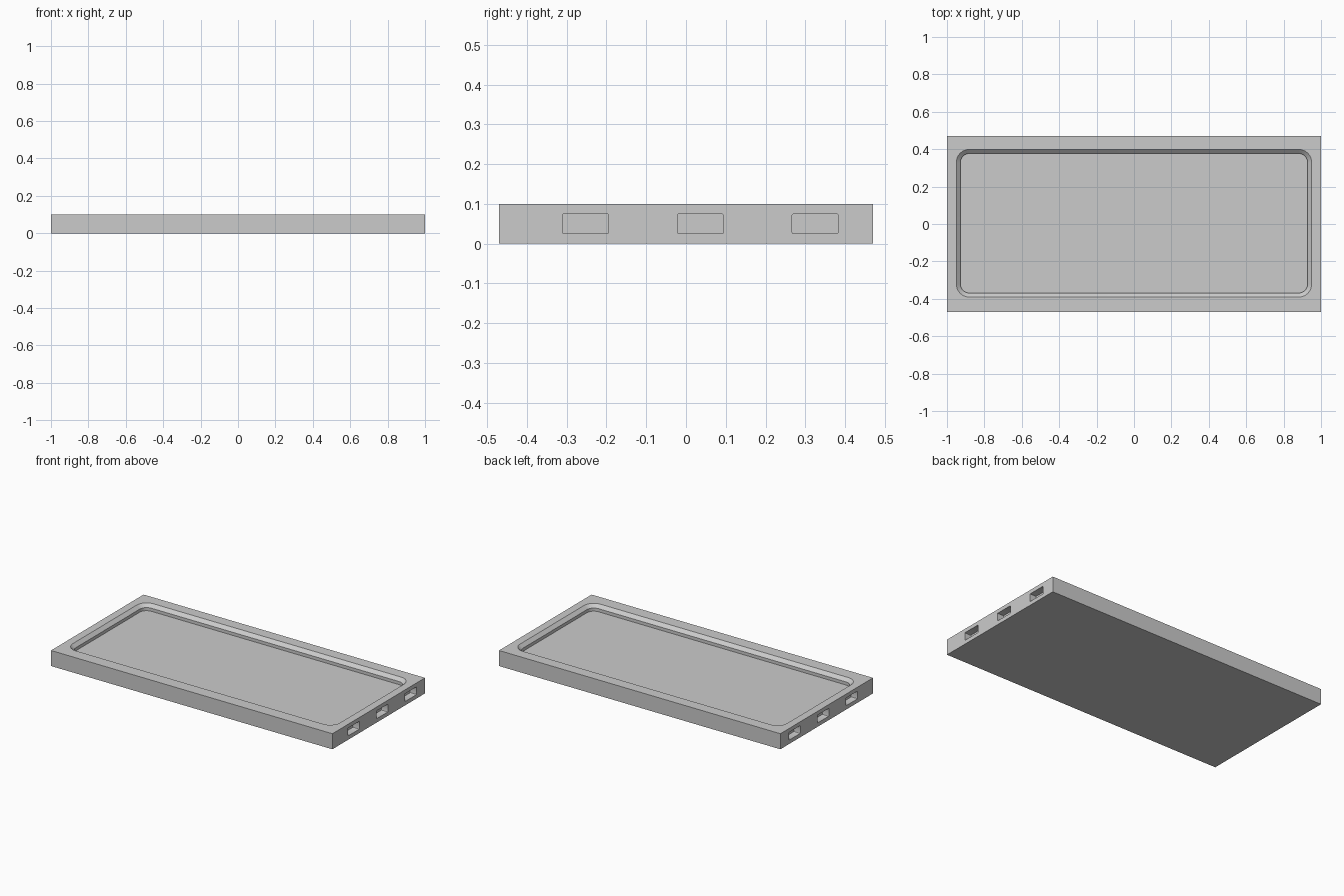
import bpy, bmesh, math
from mathutils import Vector

cube = bpy.data.objects.get("Cube")
if cube:
    bpy.data.objects.remove(cube, do_unlink=True)

grey = bpy.data.materials.new("plain grey")
grey.use_nodes = True
COLOUR = (0.6, 0.6, 0.6, 1)
grey.diffuse_color = COLOUR
grey.node_tree.nodes["Principled BSDF"].inputs["Base Color"].default_value = COLOUR


def rounded_loop(w, h, r, steps):
    """Outline of a rounded rectangle with half sizes w and h."""
    pts = []
    for q, (sx, sy) in enumerate([(1, 1), (-1, 1), (-1, -1), (1, -1)]):
        for i in range(steps + 1):
            a = math.pi / 2 * (q + i / steps)
            pts.append((sx * (w - r) + r * math.cos(a), sy * (h - r) + r * math.sin(a)))
    return pts


def loft(name, rings):
    """Closed solid through a stack of matching point rings."""
    bm = bmesh.new()
    rows = [[bm.verts.new(p) for p in ring] for ring in rings]
    n = len(rows[0])
    for a, b in zip(rows, rows[1:]):
        for i in range(n):
            j = (i + 1) % n
            bm.faces.new((a[i], a[j], b[j], b[i]))
    bm.faces.new(rows[0])
    bm.faces.new(rows[-1])
    bmesh.ops.recalc_face_normals(bm, faces=bm.faces)
    mesh = bpy.data.meshes.new(name)
    bm.to_mesh(mesh)
    bm.free()
    mesh.materials.append(grey)
    ob = bpy.data.objects.new(name, mesh)
    bpy.context.collection.objects.link(ob)
    return ob


def cut(target, cutter):
    """Subtract the cutter for good, then discard it."""
    mod = target.modifiers.new("cut", "BOOLEAN")
    mod.operation, mod.solver, mod.object = "DIFFERENCE", "EXACT", cutter
    bpy.context.view_layer.objects.active = target
    bpy.ops.object.modifier_apply(modifier=mod.name)
    bpy.data.objects.remove(cutter, do_unlink=True)


# Slab
W, D, H = 1.0, 0.47, 0.1
corners = [(-W, -D), (W, -D), (W, D), (-W, D)]
tray = loft("tray_body", [[(x, y, z) for x, y in corners] for z in (0, H)])

# Recess: bevelled lip, then a wall down to the floor
LIP, LIP_Z, FLOOR_Z = 0.022, 0.08, 0.06
profile = [(-LIP, FLOOR_Z), (-LIP, LIP_Z), (0, H), (0, H + 0.05)]
cut(tray, loft("recess_cutter", [
    [(x, y + 0.004, z) for x, y in rounded_loop(0.95 + o, 0.395 + o, 0.07 + o, 8)]
    for o, z in profile]))

# Three blind slots in each end
for side in (-1, 1):
    for k in (-1, 0, 1):
        outline = rounded_loop(0.058, 0.025, 0.004, 3)
        cut(tray, loft("slot_cutter", [
            [(side * x, 0.036 + 0.289 * k + u, 0.05 + v) for u, v in outline]
            for x in (W - 0.045, W + 0.05)]))

# Smooth the rounded corners, keep the edges sharp
bpy.ops.object.select_all(action="DESELECT")
tray.select_set(True)
bpy.context.view_layer.objects.active = tray
bpy.ops.object.shade_smooth_by_angle(angle=math.radians(30))
